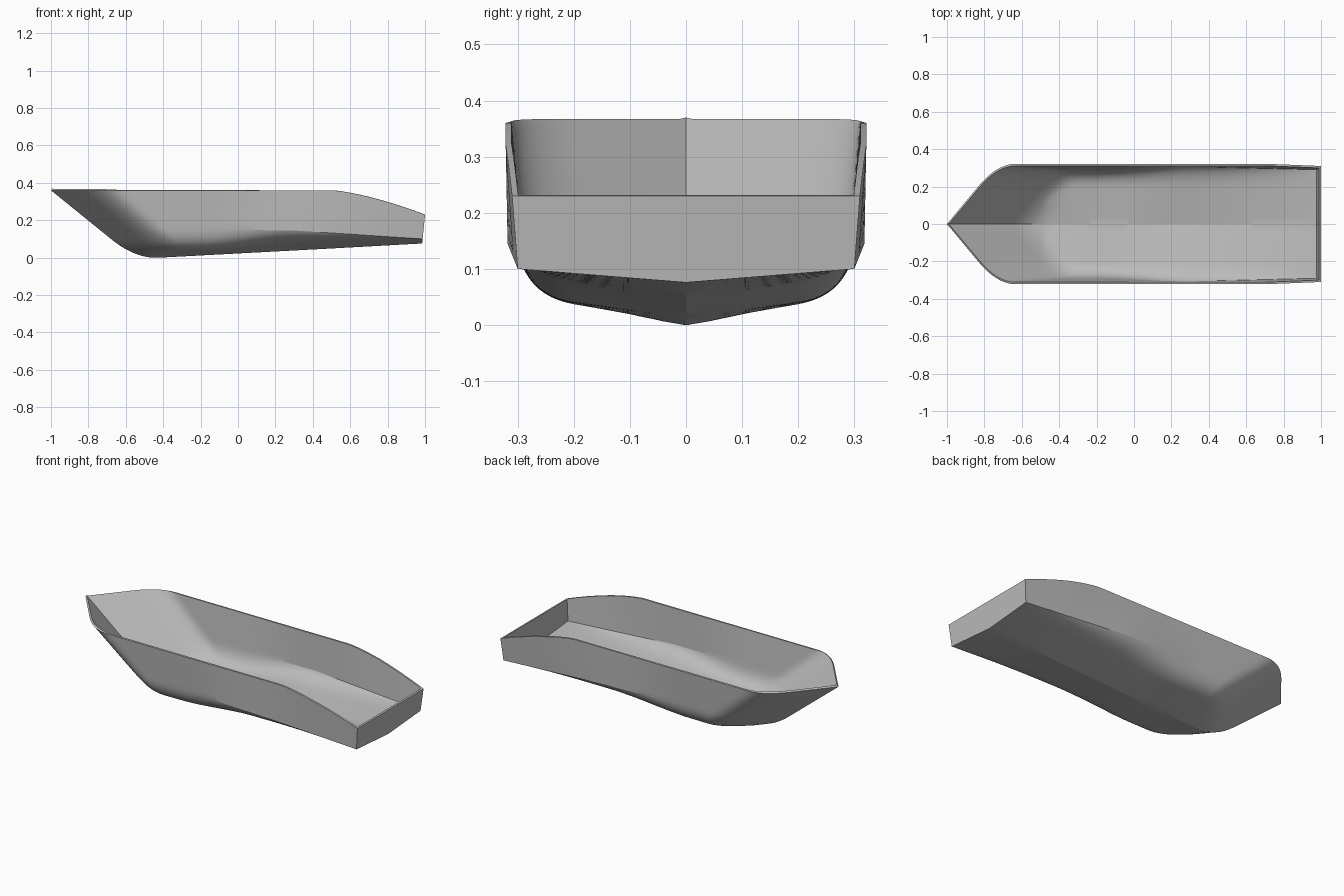
import bpy, bmesh, math

cube = bpy.data.objects.get("Cube")
if cube:
    bpy.data.objects.remove(cube, do_unlink=True)

RAKE, FLARE = 0.81, 1.2        # stem slope and bow plan slope
WALL = 0.011


def smooth_min(a, b, k):
    if k <= 1e-6:
        return min(a, b)
    h = max(k - abs(a - b), 0) / k
    return min(a, b) - h * h * k / 4


def mix(a, b, t):
    return a + (b - a) * t


def base_keel(x):
    return 0.0534 * (x + 0.42)


def keel(x):
    return -smooth_min(RAKE * (x + 1) - 0.36, -base_keel(x), 0.11)


def sheer(x):
    return 0.36 - 0.13 * max(0, (x - 0.5) / 0.5) ** 1.4


def stem_x(z):
    # Position along the raked stem at a given height
    lo, hi = -1.0, -0.42
    for _ in range(30):
        mid = (lo + hi) / 2
        if keel(mid) > z:
            lo = mid
        else:
            hi = mid
    return lo


def section(x):
    # Keel, rounded bilge, chine and side, as (half width, height) points
    k = base_keel(x)
    fore = ((0.292, base_keel(-0.2) + 0.04), (0.303, base_keel(-0.2) + 0.14))
    mid = ((0.292, 0.095), (0.318, 0.145))
    aft = ((0.27, 0.0975), (0.30, 0.10))
    if x < 0.3:
        t = min(1, max(0, (x + 0.2) / 0.5))
        a, b, t = fore, mid, t * t * (3 - 2 * t)
    else:
        a, b, t = mid, aft, (x - 0.3) / 0.7
    bilge, chine = [[mix(p, q, t) for p, q in zip(u, v)] for u, v in zip(a, b)]
    start = (0.68 * bilge[0], mix(k, bilge[1], 0.68))
    top = (0.322 - 0.012 * max(0, (x - 0.7) / 0.3), sheer(x))
    pts = [(start[0] * i / 5, mix(k, start[1], i / 5)) for i in range(5)]
    for i in range(13):
        s = i / 12
        pts.append(tuple(mix(mix(start[n], bilge[n], s), mix(bilge[n], chine[n], s), s)
                         for n in (0, 1)))
    pts += [tuple(mix(chine[n], top[n], i / 8) for n in (0, 1)) for i in range(1, 9)]
    return pts


def width_at(pts, z):
    for (y0, z0), (y1, z1) in zip(pts, pts[1:]):
        if z <= z1:
            return mix(y0, y1, max(0, (z - z0) / max(z1 - z0, 1e-9)))
    return pts[-1][0]


def hull_column(x):
    pts, k, s = section(x), keel(x), sheer(x)
    z0 = pts[0][1]
    column = []
    for i, (_, z) in enumerate(pts):
        z = k + (z - z0) * (s - k) / max(s - z0, 1e-6)
        bow = max(0, FLARE * (x - stem_x(z)))
        side = width_at(pts, z)
        y = 0 if i == 0 else smooth_min(bow, side, min(0.12, bow, side))
        lean = 0.1 * (z - 0.23) * max(0, (x - 0.5) / 0.5)
        column.append((x + lean, y, z))
    return column


# Hull skin lofted through cross sections, mirrored to both sides
bm = bmesh.new()
stations = [-1 + 0.7 * i / 56 for i in range(56)] + [-0.3 + 1.3 * i / 52 for i in range(53)]
rings = []
for x in stations:
    half = hull_column(x)
    ring = [(px, -py, pz) for px, py, pz in reversed(half[1:])] + half
    rings.append([bm.verts.new(p) for p in ring])
for a, b in zip(rings, rings[1:]):
    for i in range(len(a) - 1):
        bm.faces.new((a[i], b[i], b[i + 1], a[i + 1]))
# Flat transom
bm.faces.new(rings[-1])
bmesh.ops.remove_doubles(bm, verts=bm.verts[:], dist=0.0003)
bmesh.ops.recalc_face_normals(bm, faces=bm.faces[:])
if sum(f.normal.z * f.calc_area() for f in bm.faces) > 0:
    bmesh.ops.reverse_faces(bm, faces=bm.faces[:])

mesh = bpy.data.meshes.new("boat_hull")
bm.to_mesh(mesh)
bm.free()
hull = bpy.data.objects.new("boat_hull", mesh)
bpy.context.collection.objects.link(hull)

# Plain grey paint
grey = bpy.data.materials.new("hull_grey")
grey.use_nodes = True
colour = (0.5, 0.5, 0.5, 1)
grey.diffuse_color = colour
grey.node_tree.nodes["Principled BSDF"].inputs["Base Color"].default_value = colour
mesh.materials.append(grey)

# Wall thickness, inward
shell = hull.modifiers.new("wall", 'SOLIDIFY')
shell.thickness = WALL
shell.offset = -1
shell.use_even_offset = True
shell.use_quality_normals = True
for ob in bpy.context.selected_objects:
    ob.select_set(False)
hull.select_set(True)
bpy.context.view_layer.objects.active = hull
bpy.ops.object.modifier_apply(modifier="wall")
bpy.ops.object.shade_smooth_by_angle(angle=math.radians(16))
